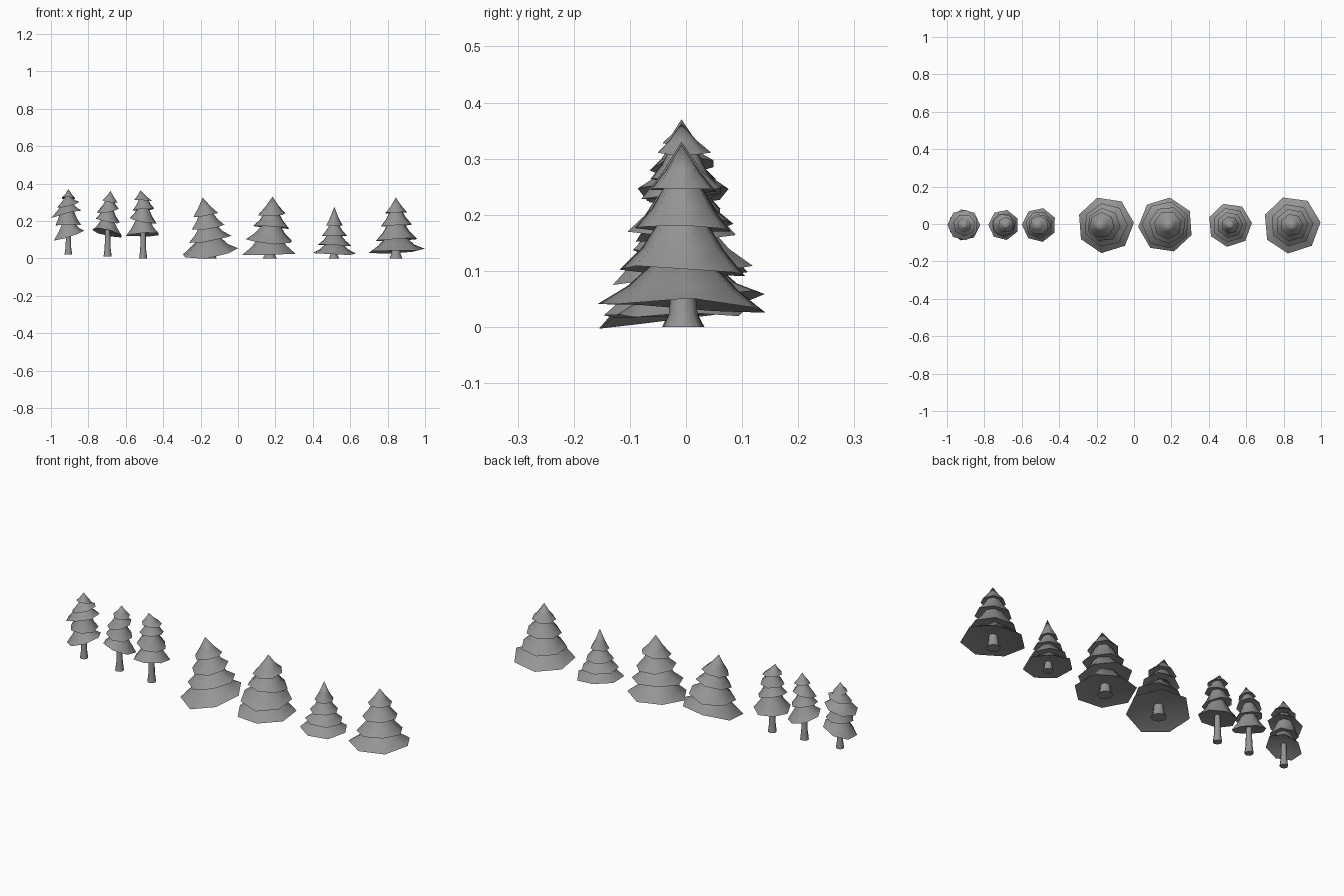
import bpy, bmesh, math, random
from mathutils import Vector

cube = bpy.data.objects.get("Cube")
if cube:
    bpy.data.objects.remove(cube, do_unlink=True)

random.seed(4)
SIDES = 7

grey = bpy.data.materials.new("plain_grey")
grey.use_nodes = True
grey.diffuse_color = (0.3, 0.3, 0.3, 1)
bsdf = grey.node_tree.nodes["Principled BSDF"]
bsdf.inputs["Base Color"].default_value = grey.diffuse_color
bsdf.inputs["Roughness"].default_value = 0.8


def ring(bm, centre, radius, phase, tilt=(0, 0), jitter=0.0, sides=SIDES):
    """Loop of vertices around a centre, tilted and slightly uneven."""
    verts = []
    for i in range(sides):
        a = phase + math.tau * i / sides
        x, y = radius * math.cos(a), radius * math.sin(a)
        z = tilt[0] * x + tilt[1] * y + random.uniform(-jitter, jitter)
        verts.append(bm.verts.new(centre + Vector((x, y, z))))
    return verts


def bridge(bm, lower, upper):
    n = len(lower)
    for i in range(n):
        j = (i + 1) % n
        bm.faces.new((lower[i], lower[j], upper[j], upper[i]))


def fan(bm, loop, tip):
    v = bm.verts.new(tip)
    n = len(loop)
    for i in range(n):
        bm.faces.new((loop[i], loop[(i + 1) % n], v))


def finish(bm, name):
    bmesh.ops.recalc_face_normals(bm, faces=bm.faces)
    mesh = bpy.data.meshes.new(name)
    bm.to_mesh(mesh)
    bm.free()
    mesh.materials.append(grey)
    obj = bpy.data.objects.new(name, mesh)
    bpy.context.collection.objects.link(obj)
    bpy.ops.object.select_all(action="DESELECT")
    obj.select_set(True)
    bpy.context.view_layer.objects.active = obj
    bpy.ops.object.shade_smooth_by_angle(angle=math.radians(55))


def foliage(name, base, apex, phase, tilt, wobble, tiers):
    """Stack of flared skirts; each tier is (radius, rim height, x shift)."""
    bm = bmesh.new()
    for k, (r, z, dx) in enumerate(tiers):
        # loose trees sway each tier a different way
        lean = [t + wobble * random.uniform(-1, 1) for t in tilt]
        centre = base + Vector((dx, 0, z))
        twist = phase + wobble * k
        rim = ring(bm, centre, r, twist, lean, r * 0.05)
        if k:
            ur, uz, udx = tiers[k - 1]
            neck = base + Vector((udx, 0, uz + (uz - z) * 0.25))
            neck_r = ur * 0.45
        else:
            neck, neck_r = apex, 0.0
        # concave shoulder between rim and neck
        mid_r = (r * 0.55 + neck_r * 0.45) * 0.93
        mid = ring(bm, centre.lerp(neck, 0.42), mid_r, twist, [t * 0.6 for t in lean])
        bridge(bm, rim, mid)
        if k:
            top = ring(bm, neck, neck_r, twist)
            bridge(bm, mid, top)
            fan(bm, top, neck)
        else:
            fan(bm, mid, apex)
        # hollowed underside
        fan(bm, rim, centre + Vector((0, 0, r * 0.2)))
    finish(bm, name)


def trunk(name, base, bottom, top, r):
    """Tapered trunk with a flared foot."""
    bm = bmesh.new()
    h = top - bottom
    loops = [ring(bm, base + Vector((0, 0, bottom + h * t)), r * s, 0, sides=8)
             for t, s in ((0, 1.35), (0.3, 1.0), (1, 0.8))]
    for low, high in zip(loops, loops[1:]):
        bridge(bm, low, high)
    for loop in (loops[0], loops[-1]):
        bm.faces.new(loop)
    finish(bm, name)


UP, RIGHT = math.pi / 2, 0

# name, x, apex (shift, height), phase, tilt, wobble, trunk (bottom, radius), tiers
TREES = [
    ("tall_pine_a", -.907, (0, .37), RIGHT, (.1, 0), .22, (.02, .015),
     [(.038, .32, 0), (.06, .285, 0), (.083, .24, -.008), (.07, .18, 0), (.085, .12, 0)]),
    ("tall_pine_b", -.697, (.015, .36), UP, (0, 0), .22, (.01, .016),
     [(.042, .305, .012), (.06, .255, 0), (.066, .2, 0), (.082, .135, 0)]),
    ("tall_pine_c", -.507, (-.015, .363), UP, (-.1, 0), .22, (0, .016),
     [(.05, .31, 0), (.06, .26, 0), (.073, .2, 0), (.092, .125, 0)]),
    ("wide_pine_a", -.152, (-.037, .325), UP, (.08, .12), .1, (0, .028),
     [(.068, .235, -.02), (.09, .17, -.01), (.118, .1, 0), (.152, .033, 0)]),
    ("wide_pine_b", .17, (.015, .33), -UP, (0, .08), .1, (0, .028),
     [(.075, .235, .01), (.1, .165, .01), (.128, .095, 0), (.148, .025, 0)]),
    ("small_pine", .513, (.002, .275), RIGHT, (0, 0), .03, (0, .02),
     [(.047, .175, 0), (.07, .12, 0), (.093, .07, 0), (.118, .024, 0)]),
    ("broad_pine", .844, (0, .325), RIGHT, (.06, -.03), .03, (0, .026),
     [(.06, .245, 0), (.088, .175, 0), (.115, .1, 0), (.154, .038, 0)]),
]

for name, x, (ax, az), phase, tilt, wobble, (bottom, r), tiers in TREES:
    base = Vector((x, -.005, 0))
    foliage(name + "_foliage", base, base + Vector((ax, -.003, az)), phase, tilt, wobble, tiers)
    trunk(name + "_trunk", base, bottom, tiers[-1][1] + .03, r)
